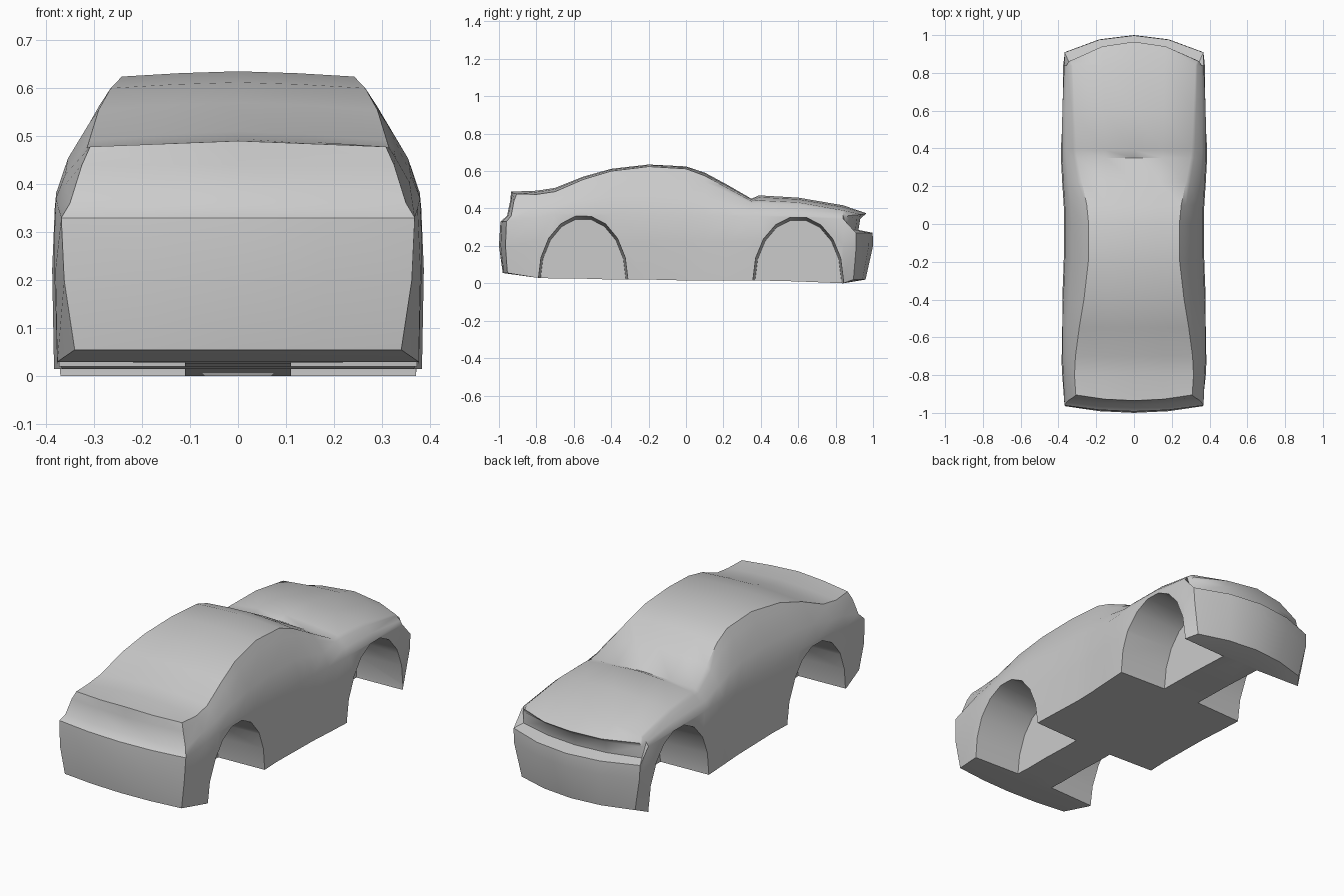
import bpy, bmesh, math

if "Cube" in bpy.data.objects:
    bpy.data.objects.remove(bpy.data.objects["Cube"])

# Cross-section stations along the car:
# y, half width, floor z, belt z, roof/hood edge x, edge z, centre-top z
STATIONS = [
    (-.80, .380, .030, .350, .315, .475, .495),
    (-.70, .385, .025, .370, .310, .490, .510),
    (-.55, .385, .025, .380, .290, .555, .570),
    (-.40, .380, .020, .370, .265, .600, .612),
    (-.20, .372, .020, .360, .242, .624, .635),
    (.00, .370, .015, .360, .240, .612, .625),
    (.10, .372, .015, .360, .250, .575, .592),
    (.22, .380, .015, .360, .275, .510, .527),
    (.35, .387, .015, .360, .300, .440, .452),
    (.39, .387, .015, .360, .305, .443, .470),
    (.60, .385, .010, .360, .315, .433, .458),
    (.84, .375, .000, .345, .325, .390, .417),
]
# End panels, bottom to top: side x, side y, z, bow of the centre line
REAR = [(.340, -.955, .055, .025), (.362, -.965, .20, .035), (.368, -.960, .33, .032),
        (.350, -.935, .36, .022), (.325, -.920, .44, .020), (.308, -.905, .478, .030)]
NOSE = [(.330, .895, .020, .065), (.366, .910, .20, .090), (.368, .908, .27, .090),
        (.345, .860, .285, .062), (.345, .862, .345, .070), (.335, .865, .362, .100)]
MIDS = (.5, 0, -.5)


def ring(side, top, bottom):
    """Closed ring: right side up, over the top, left side down, floor."""
    left = [(-x, y, z) for x, y, z in reversed(side)]
    return side + top + left + bottom


def station_ring(y, w, zb, zs, xr, zr, zt):
    dx, dz = xr - .985 * w, zr - zs
    side = [(w * .99, y, zb), (w, y, zb + .6 * (zs - zb)), (w * .985, y, zs),
            (w * .985 + .28 * dx, y, zs + .42 * dz),
            (w * .985 + .78 * dx, y, zs + .84 * dz), (xr, y, zr)]
    top = [(xr * t, y, zt + (zr - zt) * abs(t) ** 1.5) for t in MIDS]
    bottom = [(-w * t, y, zb) for t in MIDS]
    return ring(side, top, bottom)


def bowed(level, t, sign, crown=0):
    x, y, z, bow = level
    return (x * t, y + sign * bow * (1 - t * t), z + crown * (1 - abs(t)))


def end_ring(levels, sign):
    side = [lv[:3] for lv in levels]
    top = [bowed(levels[5], t, sign, .012) for t in MIDS]
    bottom = [bowed(levels[0], -t, sign) for t in MIDS]
    return ring(side, top, bottom)


def cap(bm, r, levels, sign):
    """Bowed end panel joining the two sides of an end ring."""
    rows = []
    for i, lv in enumerate(levels):
        if i == 0:
            mids = [r[17], r[16], r[15]]
        elif i == 5:
            mids = r[6:9]
        else:
            mids = [bm.verts.new(bowed(lv, t, sign)) for t in MIDS]
        rows.append([r[i]] + mids + [r[14 - i]])
    for a, b in zip(rows, rows[1:]):
        for k in range(4):
            bm.faces.new((a[k], a[k + 1], b[k + 1], b[k]))


def finish(bm, name):
    bmesh.ops.recalc_face_normals(bm, faces=bm.faces)
    me = bpy.data.meshes.new(name)
    bm.to_mesh(me)
    bm.free()
    ob = bpy.data.objects.new(name, me)
    bpy.context.collection.objects.link(ob)
    return ob


def bridge(bm, a, b):
    n = len(a)
    for i in range(n):
        j = (i + 1) % n
        bm.faces.new((a[i], a[j], b[j], b[i]))


# Body shell
bm = bmesh.new()
coords = [end_ring(REAR, -1)] + [station_ring(*s) for s in STATIONS] + [end_ring(NOSE, 1)]
rings = [[bm.verts.new(p) for p in c] for c in coords]
for a, b in zip(rings, rings[1:]):
    bridge(bm, a, b)
cap(bm, rings[0], REAR, -1)
cap(bm, rings[-1], NOSE, 1)
body = finish(bm, "car_body")


# Wheel well cutters, both sides of each axle
def well_cutter(name, yc, ry, top):
    bm = bmesh.new()
    base = .02
    arch = [(math.cos(a), math.sin(a)) for a in (math.pi * i / 9 for i in range(10))]
    for s in (1, -1):
        loops = []
        for x, k in ((.11, .94), (.45, 1.0)):
            pts = [(yc + ry * k * c, base + (top - base) * k * h) for c, h in arch]
            pts = [(pts[0][0], -.1)] + pts + [(pts[-1][0], -.1)]
            loops.append([bm.verts.new((s * x, y, z)) for y, z in pts])
        bridge(bm, *loops)
        for lp in loops:
            bm.faces.new(lp)
    ob = finish(bm, name)
    ob.hide_render = True
    return ob


bpy.context.view_layer.objects.active = body
body.select_set(True)
for name, yc, ry, top in (("rear_well_cutter", -.55, .243, .368),
                          ("front_well_cutter", .60, .245, .362)):
    cutter = well_cutter(name, yc, ry, top)
    mod = body.modifiers.new("well", 'BOOLEAN')
    mod.operation = 'DIFFERENCE'
    mod.solver = 'EXACT'
    mod.object = cutter
    bpy.ops.object.modifier_apply(modifier=mod.name)
    bpy.data.objects.remove(cutter)

bpy.ops.object.shade_smooth_by_angle(angle=math.radians(40))
